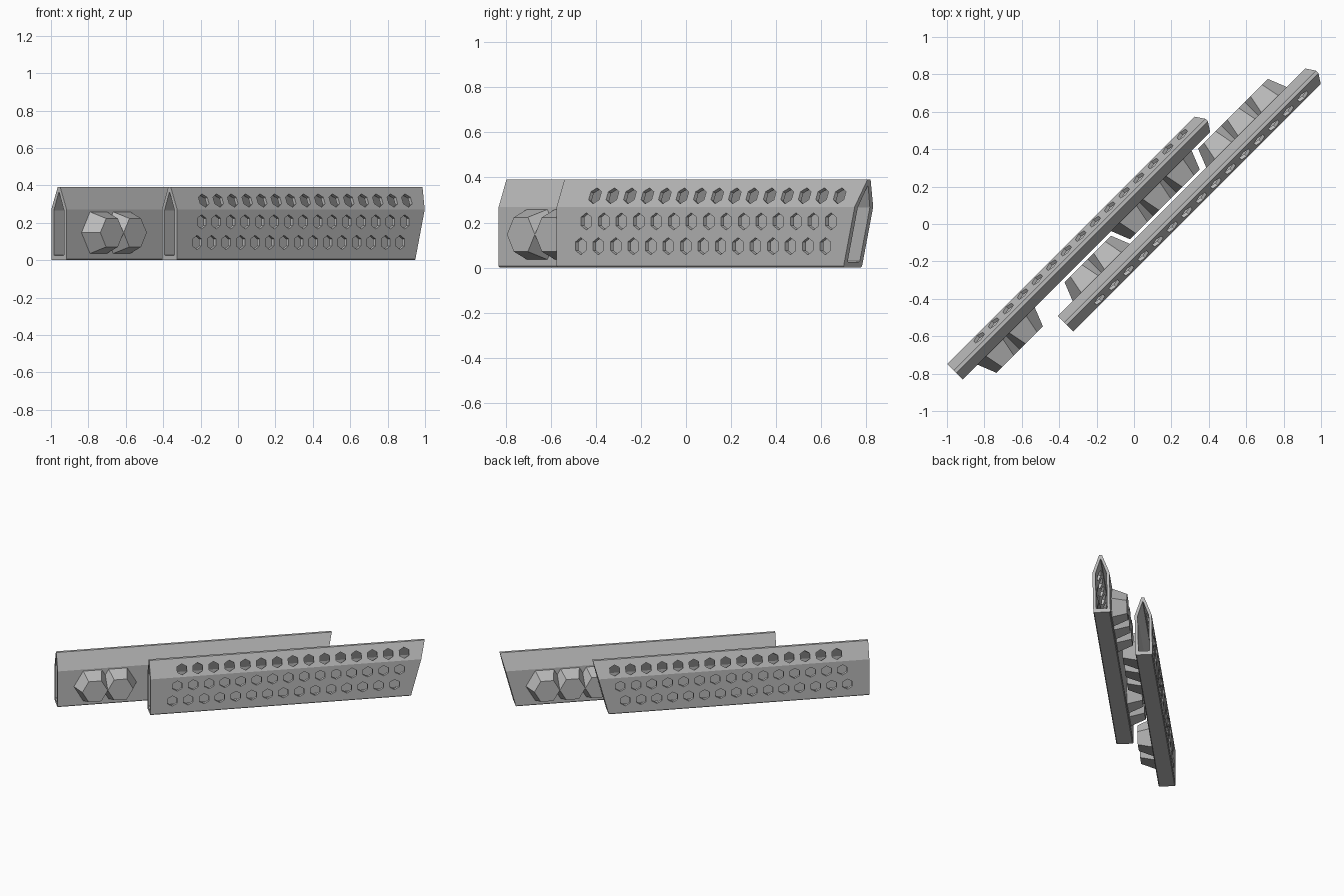
import bpy, bmesh, math
from mathutils import Vector

if "Cube" in bpy.data.objects:
    bpy.data.objects.remove(bpy.data.objects["Cube"])

R2 = math.sqrt(0.5)
ALONG = Vector((R2, R2, 0))      # barrier length direction
ACROSS = Vector((R2, -R2, 0))    # direction from one barrier to the other
UP = Vector((0, 0, 1))

grey = bpy.data.materials.new("concrete grey")
grey.diffuse_color = (0.5, 0.5, 0.5, 1)
grey.use_nodes = True
grey.node_tree.nodes["Principled BSDF"].inputs["Base Color"].default_value = grey.diffuse_color


def place(side, u, w, z):
    """Barrier coordinates to world; side -1 mirrors and slides the barrier back."""
    if side < 0:
        u, w = u - 0.6, -w
    return ALONG * u + ACROSS * w + UP * z


def finish(bm, name):
    bmesh.ops.recalc_face_normals(bm, faces=bm.faces[:])
    me = bpy.data.meshes.new(name)
    bm.to_mesh(me)
    bm.free()
    me.materials.append(grey)
    ob = bpy.data.objects.new(name, me)
    bpy.context.collection.objects.link(ob)
    return ob


def frustum(bm, low, high):
    """Closed solid between two rings of points."""
    a = [bm.verts.new(p) for p in low]
    b = [bm.verts.new(p) for p in high]
    bm.faces.new(a)
    bm.faces.new(b[::-1])
    n = len(a)
    for i in range(n):
        j = (i + 1) % n
        bm.faces.new((a[i], a[j], b[j], b[i]))


def mirrored(half):
    return half + [(-w, z) for w, z in reversed(half)]


MID = 0.118
OUTER = mirrored([(0.052, 0), (0.058, 0.006), (0.058, 0.27), (0.01, 0.39)])
INNER = mirrored([(0.034, 0.025), (0.038, 0.029), (0.038, 0.266), (0.002, 0.362)])


def shell(side, name):
    """Hollow pointed wall: square near end, leaning far end."""
    bm = bmesh.new()
    rings = []
    for prof in (OUTER, INNER):
        rings.append([bm.verts.new(place(side, -0.636, MID + w, z)) for w, z in prof])
        rings.append([bm.verts.new(place(side, 1.164 + 0.265 * z, MID + w, z))
                      for w, z in prof])
    o0, o1, i0, i1 = rings
    for a, b in ((o0, o1), (o1, i1), (i1, i0), (i0, o0)):
        for k in range(8):
            j = (k + 1) % 8
            bm.faces.new((a[k], a[j], b[j], b[k]))
    return finish(bm, name)


def hole_cutter(side, name):
    """Three rows of hexagonal holes through the outer side."""
    bm = bmesh.new()
    slope = Vector((0.120, 0.048)).normalized()
    rows = ((-0.485, 0.058, 0.095, Vector((1, 0))),
            (-0.450, 0.058, 0.205, Vector((1, 0))),
            (-0.415, 0.0384, 0.319, slope))
    for u0, w0, z0, n in rows:
        t = Vector((-n.y, n.x))
        for i in range(15):
            ends = []
            for d in (0.015, -0.0235):
                ring = []
                for k in range(6):
                    ang = math.radians(60 * k + 30)
                    h = 0.038 * math.sin(ang)
                    ring.append(place(side, u0 + 0.1097 * i + 0.038 * math.cos(ang),
                                      MID + w0 + n.x * d + t.x * h,
                                      z0 + n.y * d + t.y * h))
                ends.append(ring)
            frustum(bm, *ends)
    ob = finish(bm, name)
    ob.hide_render = True
    ob.hide_set(True)
    return ob


def stud(side, u, name):
    """Tapered hexagonal boss on the inner side."""
    bm = bmesh.new()
    ends = []
    for r, w in ((0.13, 0.064), (0.088, -0.042)):
        ends.append([place(side, u + r * math.cos(k * math.pi / 3), w,
                           0.147 + r * math.sin(k * math.pi / 3)) for k in range(6)])
    frustum(bm, *ends)
    finish(bm, name)


for side, label in ((1, "right"), (-1, "left")):
    wall = shell(side, label + "_wall")
    mod = wall.modifiers.new("holes", 'BOOLEAN')
    mod.object = hole_cutter(side, label + "_hole_cutter")
    mod.operation = 'DIFFERENCE'
    mod.solver = 'EXACT'
    # one pair and one triple of studs
    for centre, count in ((-0.307, 2), (0.791, 3)):
        for i in range(count):
            stud(side, centre + 0.176 * (i - (count - 1) / 2), label + "_stud")
